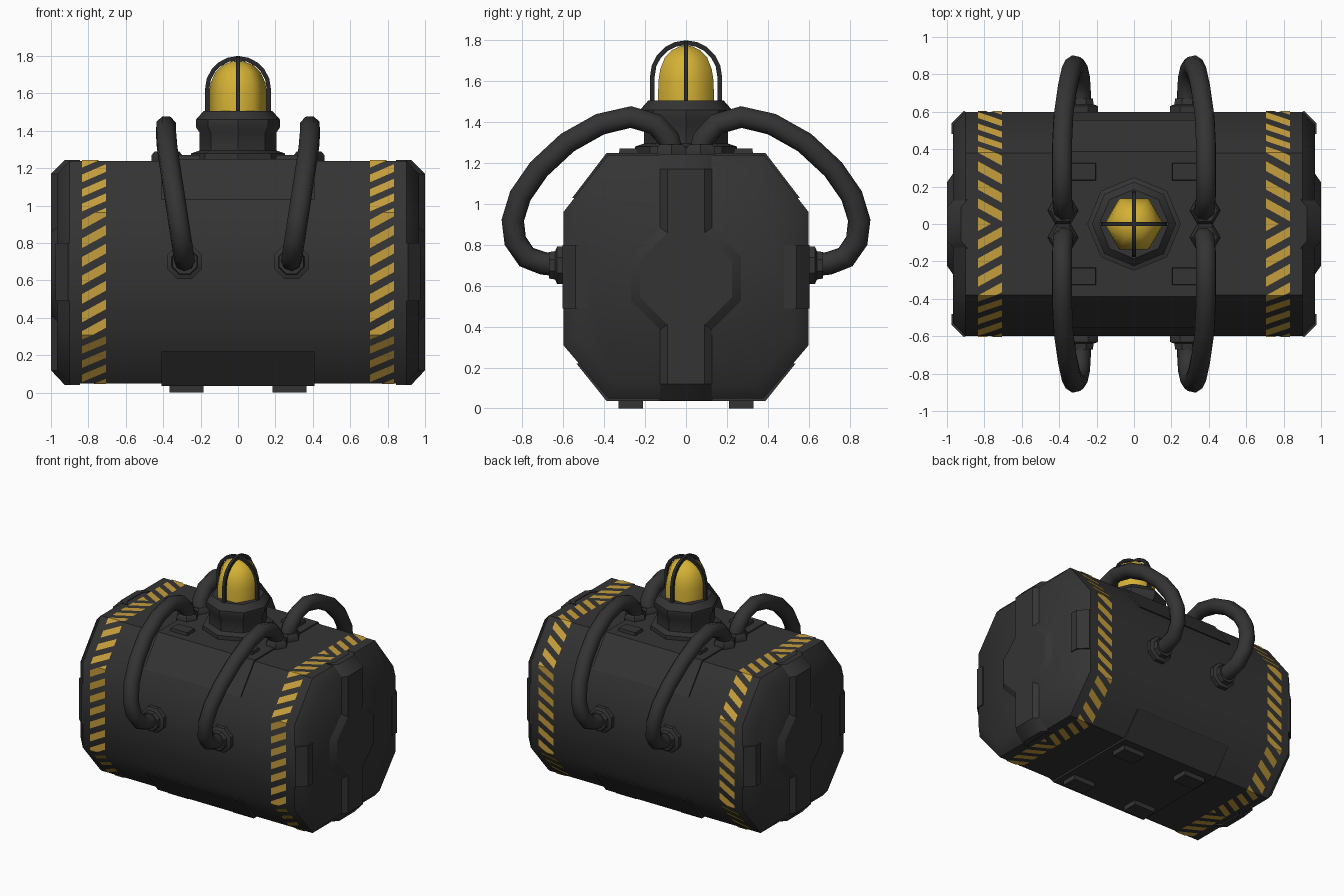
import bpy, bmesh, math
from mathutils import Vector

cube = bpy.data.objects.get("Cube")
if cube:
    bpy.data.objects.remove(cube, do_unlink=True)


def material(name, colour):
    m = bpy.data.materials.new(name)
    m.use_nodes = True
    m.diffuse_color = (*colour, 1)
    bsdf = m.node_tree.nodes["Principled BSDF"]
    bsdf.inputs["Base Color"].default_value = (*colour, 1)
    bsdf.inputs["Roughness"].default_value = 0.7
    return m


CASING = material("dark grey casing", (0.034, 0.034, 0.034))
CAGE = material("near black metal", (0.022, 0.022, 0.023))
PAINT = material("hazard yellow", (0.56, 0.34, 0.045))
GLASS = material("lamp yellow", (0.66, 0.44, 0.035))


def finish(name, bm, mat, angle=35, fix_normals=True):
    if fix_normals:
        bmesh.ops.recalc_face_normals(bm, faces=bm.faces[:])
    mesh = bpy.data.meshes.new(name)
    bm.to_mesh(mesh)
    bm.free()
    mesh.materials.append(mat)
    obj = bpy.data.objects.new(name, mesh)
    bpy.context.collection.objects.link(obj)
    bpy.ops.object.select_all(action="DESELECT")
    obj.select_set(True)
    bpy.context.view_layer.objects.active = obj
    bpy.ops.object.shade_smooth_by_angle(angle=math.radians(angle))
    return obj


def loft(name, sections, mat, angle=35):
    """Skin a row of matching closed loops and cap both ends."""
    bm = bmesh.new()
    loops = [[bm.verts.new(p) for p in s] for s in sections]
    n = len(loops[0])
    for a, b in zip(loops, loops[1:]):
        for i in range(n):
            j = (i + 1) % n
            bm.faces.new((a[i], a[j], b[j], b[i]))
    bm.faces.new(loops[0])
    bm.faces.new(loops[-1])
    return finish(name, bm, mat, angle)


def lathe(name, profile, sides, mat, centre=(0, 0, 0), axis=(0, 0, 1), phase=0, angle=35):
    """Revolve (radius, height) pairs about an axis."""
    turn = Vector((0, 0, 1)).rotation_difference(Vector(axis))
    rings = []
    for r, h in profile:
        ring = []
        for i in range(sides):
            a = phase + math.tau * i / sides
            ring.append(Vector(centre) + turn @ Vector((r * math.cos(a), r * math.sin(a), h)))
        rings.append(ring)
    return loft(name, rings, mat, angle)


def box(name, lo, hi, mat, taper=0.0):
    rings = []
    for z, t in ((lo[2], 0), (hi[2], taper)):
        x0, y0, x1, y1 = lo[0] + t, lo[1] + t, hi[0] - t, hi[1] - t
        rings.append([(x0, y0, z), (x1, y0, z), (x1, y1, z), (x0, y1, z)])
    return loft(name, rings, mat)


# Octagonal body with chamfered ends
MID = 0.645
half = [(0.38, 0.05), (0.6, 0.31), (0.6, 0.96), (0.38, 1.24)]
octagon = half + [(-y, z) for y, z in reversed(half)]


def body_ring(x, k):
    return [(x, y * k, MID + (z - MID) * k) for y, z in octagon]


loft("body", [body_ring(x, k) for x, k in
              ((-0.968, 0.885), (-0.9, 1), (0.9, 1), (0.968, 0.885))], CASING, 42)

# Raised spine, hub and side pads on each end
spine = [(0.88, 0.04), (0.925, 0.04), (1.0, 0.12), (1.0, 1.17), (0.925, 1.245), (0.88, 1.245)]
for side, s in (("left", 1), ("right", -1)):
    loft(side + "_end_spine",
         [[(s * (x - d), y, z) for x, z in spine]
          for y, d in ((-0.13, 0.035), (-0.09, 0), (0.09, 0), (0.13, 0.035))], CASING)
    hub = []
    for x, k in ((0.95, 0.29), (0.967, 0.27), (0.999, 0.225)):
        c = k * 0.4
        hub.append([(s * x, y, 0.635 + z) for y, z in
                    ((-k, -c), (-c, -k), (c, -k), (k, -c), (k, c), (c, k), (-c, k), (-k, c))])
    loft(side + "_end_hub", hub, CASING)
    for back in (-1, 1):
        pad = [(0.88, 0.59), (0.91, 0.604), (0.975, 0.54), (0.975, 0.48), (0.93, 0.48)]
        loft(side + "_end_pad", [[(s * x, back * y, z) for x, y in pad]
                                 for z in (0.49, 0.8)], CASING)

# Thin saddle panels over the top and under the bottom
for name, panel in (
    ("top_panel", [(0.556, 1.03), (0.388, 1.25)]),
    ("bottom_panel", [(0.536, 0.22), (0.388, 0.036)]),
):
    outline = panel + [(-y, z) for y, z in reversed(panel)]
    loft(name, [[(x, y, z) for y, z in outline] for x in (-0.41, 0.41)], CASING)

# Feet and top pads
for sx in (-1, 1):
    for sy in (-1, 1):
        x, y = sx * 0.275, sy * 0.27
        box("foot", (x - 0.09, y - 0.06, 0), (x + 0.09, y + 0.06, 0.06), CASING)
        y = sy * 0.28
        box("top_pad", (x - 0.075, y - 0.05, 1.23), (x + 0.075, y + 0.05, 1.272), CASING, 0.006)

# Hoses with a socket at each end
path = [(0.07, 1.26), (0.085, 1.32), (0.15, 1.39), (0.27, 1.425), (0.42, 1.39), (0.58, 1.3),
        (0.72, 1.17), (0.81, 1.04), (0.847, 0.92), (0.835, 0.82), (0.78, 0.74), (0.7, 0.71),
        (0.61, 0.7)]
for sx in (-1, 1):
    for sy in (-1, 1):
        curve = bpy.data.curves.new("hose", "CURVE")
        curve.dimensions = "3D"
        curve.bevel_depth = 0.056
        curve.bevel_resolution = 2
        curve.use_fill_caps = True
        spline = curve.splines.new("POLY")
        spline.points.add(len(path) - 1)
        for point, (y, z) in zip(spline.points, path):
            x = 0.285 + 0.1 * max(0, min(1, (z - 0.7) / 0.65))
            point.co = (sx * x, sy * y, z, 1)
        spline.use_smooth = True
        curve.materials.append(CASING)
        bpy.context.collection.objects.link(bpy.data.objects.new("hose", curve))
        lathe("side_socket", [(0.1, 0), (0.1, 0.035), (0.075, 0.045), (0.07, 0.075)], 8, CASING,
              (sx * 0.285, sy * 0.595, 0.7), (0, sy, 0), math.pi / 8)
        lathe("top_socket", [(0.082, 0), (0.082, 0.03), (0.066, 0.05)], 6, CASING,
              (sx * 0.38, sy * 0.072, 1.24))

# Lamp collar, glass dome and crossed guard
lathe("lamp_collar", [(0.25, 1.24), (0.25, 1.28), (0.205, 1.295), (0.205, 1.39), (0.225, 1.42),
                      (0.225, 1.46), (0.185, 1.505)], 8, CASING)
lathe("lamp_dome", [(0.158, 1.49), (0.156, 1.6), (0.145, 1.66), (0.12, 1.715), (0.08, 1.752),
                    (0.035, 1.77), (0.004, 1.775)], 6, GLASS, angle=65)
arch = []
for r, order in ((0.176, 1), (0.153, -1)):
    arc = [(r * math.cos(math.pi * i / 10), 1.624 + r * math.sin(math.pi * i / 10))
           for i in range(11)]
    arch += ([(r, 1.49)] + arc + [(-r, 1.49)])[::order]
loft("guard_arch_across", [[(u, d, z) for u, z in arch] for d in (-0.011, 0.011)], CAGE)
loft("guard_arch_along", [[(d, u, z) for u, z in arch] for d in (-0.011, 0.011)], CAGE)

# Hazard dashes: drawn flat, split at the body's corners, then wrapped round it
walk = [Vector(p) for p in [(0, 0.05)] + half + [(0, 1.24)]]
stops = [0.0]
for a, b in zip(walk, walk[1:]):
    stops.append(stops[-1] + (b - a).length)


def wrap(s):
    for i in range(len(walk) - 1):
        if s <= stops[i + 1] + 1e-5:
            break
    p = walk[i].lerp(walk[i + 1], (s - stops[i]) / (stops[i + 1] - stops[i]))
    return p.x * 1.007, MID + (p.y - MID) * 1.007


for side, x0 in (("left", 0.705), ("right", -0.835)):
    for half_name, sy in (("back", 1), ("front", -1)):
        bm = bmesh.new()
        for i in range(-1, 22):
            s, x1 = i * 0.0985, x0 + 0.128
            lean = 0.07
            quad = [(x0, s), (x0, s + 0.052), (x1, s + lean + 0.052), (x1, s + lean)]
            bm.faces.new([bm.verts.new((x, t, 0)) for x, t in quad][::sy])
        for i, stop in enumerate(stops):
            bmesh.ops.bisect_plane(bm, geom=bm.verts[:] + bm.edges[:] + bm.faces[:],
                                   plane_co=(0, stop, 0), plane_no=(0, 1, 0),
                                   clear_inner=i == 0, clear_outer=i == len(stops) - 1)
        for v in bm.verts:
            y, z = wrap(v.co.y)
            v.co = (v.co.x, sy * y, z)
        finish(f"{side}_{half_name}_hazard_dashes", bm, PAINT, fix_normals=False)
